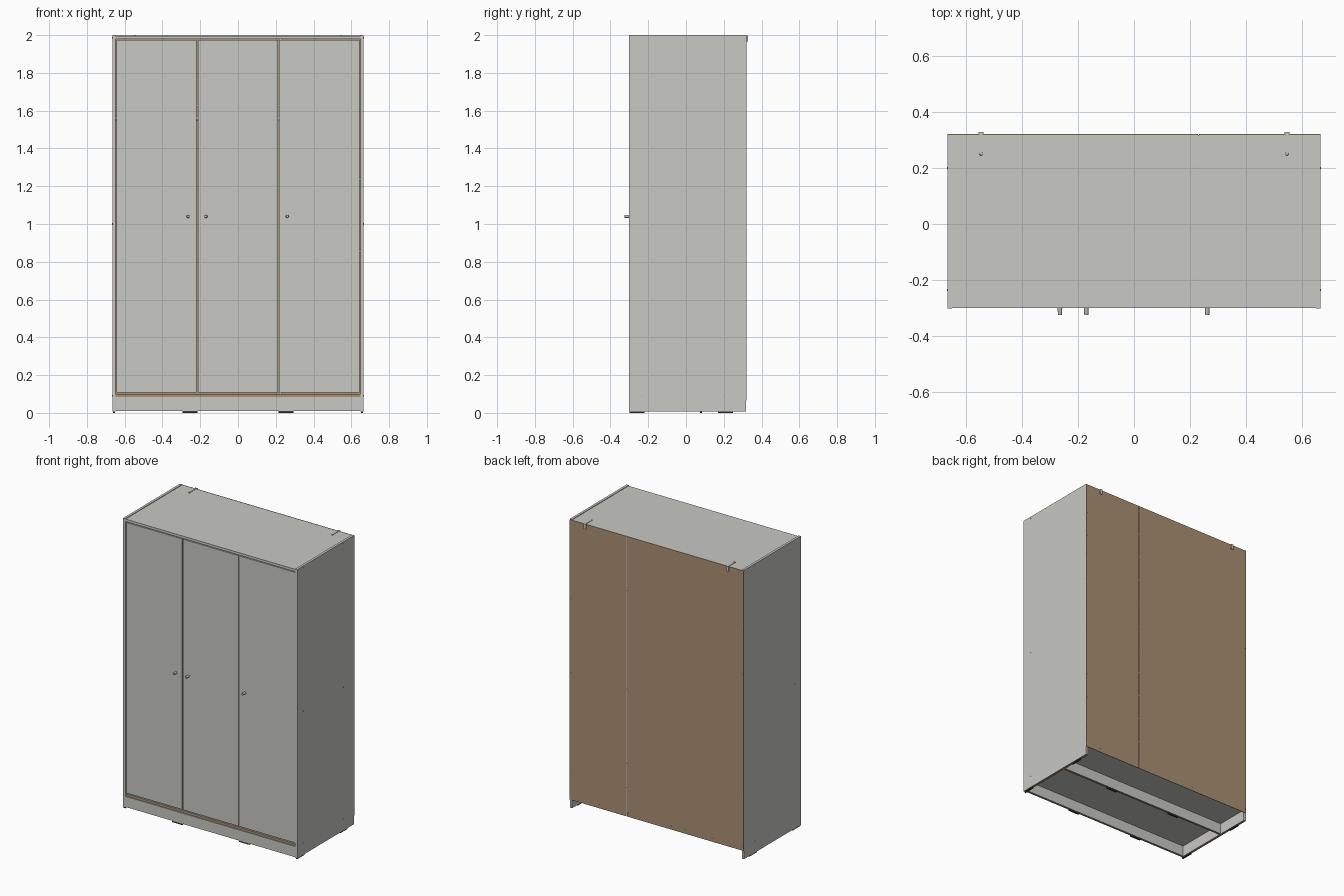
import bpy, bmesh, math
from mathutils import Matrix, Vector

if "Cube" in bpy.data.objects:
    bpy.data.objects.remove(bpy.data.objects["Cube"])


def material(name, rgb):
    m = bpy.data.materials.new(name)
    m.diffuse_color = (*rgb, 1)
    m.use_nodes = True
    m.node_tree.nodes["Principled BSDF"].inputs["Base Color"].default_value = m.diffuse_color
    return m


GREY = material("light grey laminate", (0.58, 0.58, 0.55))
BROWN = material("raw brown board", (0.40, 0.285, 0.17))
METAL = material("metal grey", (0.50, 0.50, 0.50))
DARK = material("dark plastic", (0.04, 0.04, 0.045))


def finish(name, bm, mats):
    me = bpy.data.meshes.new(name)
    bm.to_mesh(me)
    bm.free()
    for m in mats:
        me.materials.append(m)
    ob = bpy.data.objects.new(name, me)
    bpy.context.collection.objects.link(ob)
    return ob


def board(name, x, y, z, mat=GREY, raw=None):
    """Box from (min, max) ranges; faces pointing along raw show bare board."""
    bm = bmesh.new()
    size = Vector((x[1] - x[0], y[1] - y[0], z[1] - z[0]))
    mid = Vector((sum(x) / 2, sum(y) / 2, sum(z) / 2))
    bmesh.ops.create_cube(bm, size=1, matrix=Matrix.Translation(mid) @ Matrix.Diagonal((*size, 1)))
    bm.normal_update()
    if raw:
        for f in bm.faces:
            if f.normal.dot(Vector(raw)) > 0.9:
                f.material_index = 1
    return finish(name, bm, [mat, BROWN])


def pin(name, pos, axis, length, r1, r2, mat=METAL, sides=12):
    """Round part that starts at pos and runs along axis."""
    bm = bmesh.new()
    axis = Vector(axis)
    rot = Vector((0, 0, 1)).rotation_difference(axis).to_matrix().to_4x4()
    bmesh.ops.create_cone(bm, cap_ends=True, segments=sides, radius1=r1, radius2=r2, depth=length,
                          matrix=Matrix.Translation(Vector(pos) + axis * length / 2) @ rot)
    for f in bm.faces:
        f.smooth = len(f.verts) == 4
    for e in bm.edges:
        e.smooth = all(len(f.verts) == 4 for f in e.link_faces)
    return finish(name, bm, [mat])


FRONT, BACK = -0.302, 0.317
W, IN = 0.665, 0.648
DOWN = (0, 0, -1)

# Carcass
for s, side in ((-1, "left"), (1, "right")):
    board(side + "_side_panel", sorted((s * IN, s * W)), (FRONT, BACK), (0.008, 2.0), raw=DOWN)
    for y0 in (-0.30, 0.17):
        board(side + "_foot_glide", sorted((s * 0.651, s * 0.662)), (y0, y0 + 0.08), (0, 0.008), DARK)
    # Screw covers on the outer side
    for y in (-0.235, 0.2):
        for z in (0.09, 1.0, 1.987):
            pin(side + "_screw_cover", (s * W, y, z), (s, 0, 0), 0.001, 0.004, 0.004)
board("top_panel", (-IN, IN), (FRONT + 0.002, BACK), (1.979, 1.996))
board("bottom_panel", (-IN, IN), (-0.295, BACK), (0.083, 0.099), raw=(0, -1, 0))
board("partition", (0.218, 0.234), (-0.278, BACK), (0.099, 1.979))

# Plinth and support rail, with glides underneath
for name, y in (("plinth", -0.30), ("support_rail", 0.072)):
    board(name, (-IN, IN), (y, y + 0.016), (0.01, 0.083), raw=DOWN)
    for x in (-0.255, 0.255):
        board(name + "_glide", (x - 0.04, x + 0.04), (y + 0.002, y + 0.014), (0, 0.01), DARK)

# Interior shelves and clothes rail
for z in (0.47, 0.85, 1.23, 1.62):
    board("shelf", (0.234, IN), (-0.26, BACK), (z, z + 0.016))
board("hat_shelf", (-IN, 0.218), (-0.26, BACK), (1.62, 1.636))
pin("clothes_rail", (-IN, 0.0, 1.56), (1, 0, 0), IN + 0.218, 0.012, 0.012)

# Doors and their knobs
for x0, x1, knob in ((-0.643, -0.219, -0.264), (-0.213, 0.213, -0.17), (0.217, 0.643, 0.261)):
    board("door", (x0, x1), (-0.298, -0.282), (0.107, 1.973))
    pin("knob", (knob, -0.298, 1.04), (0, -1, 0), 0.027, 0.0085, 0.007, sides=20)

# Back in two sheets that meet on the partition, nailed around
for name, x0, x1 in (("wide_back_sheet", -0.664, 0.2275), ("narrow_back_sheet", 0.2315, 0.664)):
    board(name, (x0, x1), (BACK, 0.320), (0.065, 1.997), BROWN)
for x in (-0.657, 0.2295, 0.657):
    for i in range(12):
        pin("back_nail", (x, 0.320, 0.09 + i * 0.17), (0, 1, 0), 0.001, 0.003, 0.003, sides=8)
for i in range(1, 12):
    pin("back_nail", (-0.657 + i * 0.1095, 0.320, 0.09), (0, 1, 0), 0.001, 0.003, 0.003, sides=8)

# Screws over the partition
for y in (-0.2, 0.2):
    pin("top_screw", (0.226, y, 1.996), (0, 0, 1), 0.001, 0.004, 0.004)

# Wall straps: flat strip on top, tab down the back, screw head
for x in (-0.545, 0.545):
    board("wall_strap", (x - 0.003, x + 0.003), (0.25, 0.326), (1.996, 1.999), GREY)
    board("wall_strap_tab", (x - 0.009, x + 0.009), (0.3205, 0.327), (1.965, 1.999), GREY)
    pin("wall_strap_screw", (x, 0.25, 1.996), (0, 0, 1), 0.005, 0.006, 0.005, GREY)
